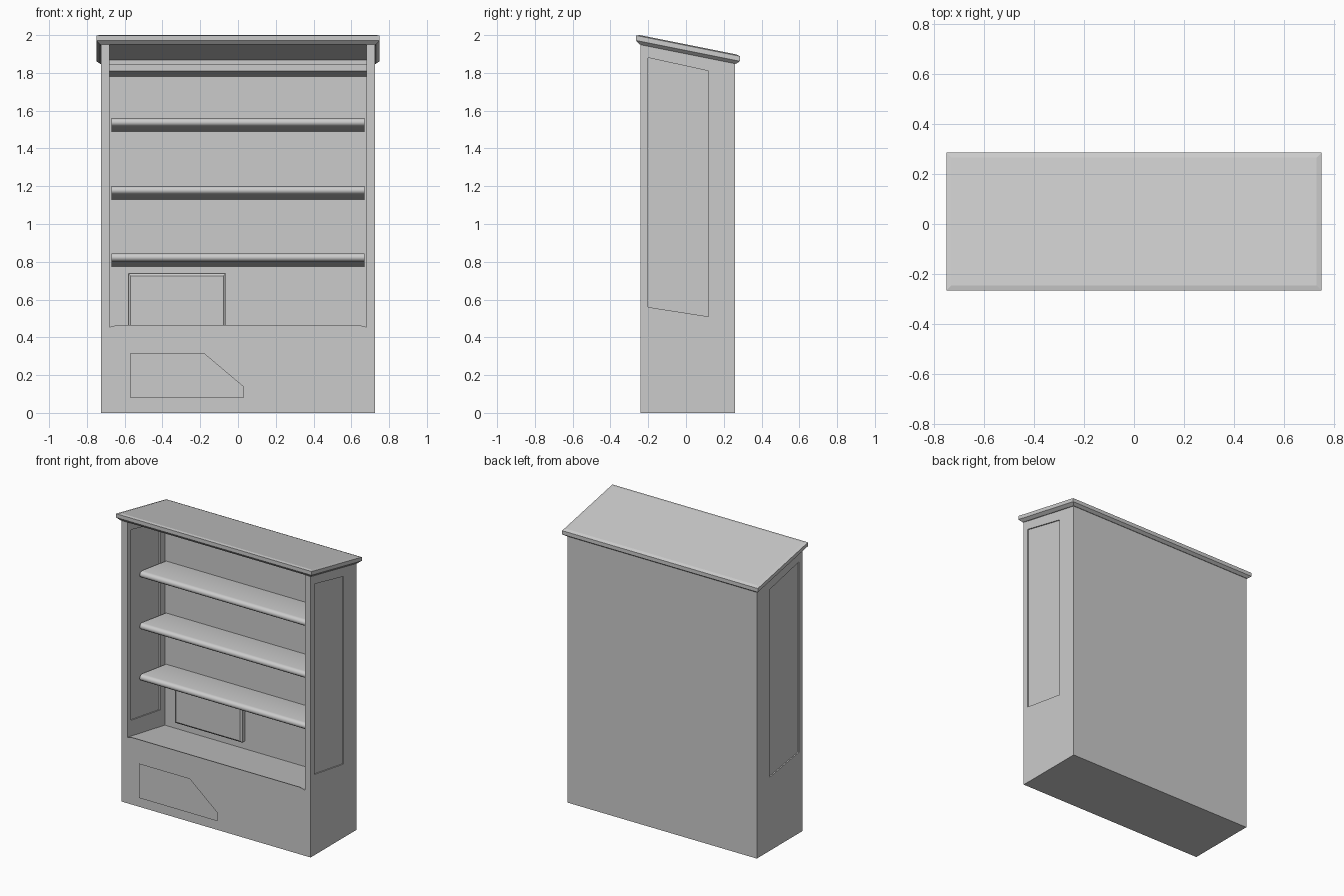
import bpy
import bmesh

cube = bpy.data.objects.get("Cube")
if cube:
    bpy.data.objects.remove(cube, do_unlink=True)

grey = bpy.data.materials.new("plain_grey")
grey.use_nodes = True
colour = (0.6, 0.6, 0.6, 1)
grey.diffuse_color = colour
grey.node_tree.nodes["Principled BSDF"].inputs["Base Color"].default_value = colour


def finish(name, bm):
    mesh = bpy.data.meshes.new(name)
    bm.to_mesh(mesh)
    bm.free()
    mesh.materials.append(grey)
    obj = bpy.data.objects.new(name, mesh)
    bpy.context.collection.objects.link(obj)
    return obj


def loft(name, loops):
    """Closed solid through loops that share one vertex count."""
    bm = bmesh.new()
    rings = [[bm.verts.new(p) for p in loop] for loop in loops]
    n = len(rings[0])
    for a, b in zip(rings, rings[1:]):
        for i in range(n):
            j = (i + 1) % n
            bm.faces.new((a[i], a[j], b[j], b[i]))
    bm.faces.new(rings[0][::-1])
    bm.faces.new(rings[-1])
    bmesh.ops.recalc_face_normals(bm, faces=bm.faces)
    return finish(name, bm)


def at_x(x, profile):
    return [(x, y, z) for y, z in profile]


def prism(name, half_width, profile):
    return loft(name, [at_x(-half_width, profile), at_x(half_width, profile)])


def raised_panel(name, outline, y, bevel, depth):
    """Front plate with a sloped rim; outline runs anticlockwise in x, z."""
    bm = bmesh.new()
    face = bm.faces.new([bm.verts.new((x, y, z)) for x, z in outline])
    face.normal_update()
    bmesh.ops.inset_region(bm, faces=[face], thickness=bevel, depth=depth,
                           use_even_offset=True)
    return finish(name, bm)


# Side walls with a shallow recess on both faces
wall = [(-0.24, 0), (0.26, 0), (0.26, 1.85), (-0.24, 1.95)]
recess = [(-0.2, 0.56), (0.12, 0.51), (0.12, 1.81), (-0.2, 1.88)]
for side, s in (("left", 1), ("right", -1)):
    inner, outer, dent = 0.68, 0.725, 0.008
    loft(side + "_wall", [
        at_x(s * (inner + dent), recess), at_x(s * inner, recess),
        at_x(s * inner, wall), at_x(s * outer, wall),
        at_x(s * outer, recess), at_x(s * (outer - dent), recess)])

# Back wall
prism("back_wall", 0.68, [(0.17, 0), (0.26, 0), (0.26, 1.85), (0.17, 1.868)])


# Base block with a sloping floor and a slight front lip
def base_profile(lip):
    return [(-0.24, 0), (0.17, 0), (0.17, 0.385), (-0.21, 0.452), (-0.24, lip)]


loft("base", [at_x(x, base_profile(lip)) for x, lip in
              ((-0.68, 0.455), (-0.64, 0.465), (0.64, 0.465), (0.68, 0.455))])

# Shelves with a rounded front edge, tilted back
shelf = [(0.17, -0.035), (0.17, -0.07), (-0.09, -0.045), (-0.108, -0.041),
         (-0.118, -0.032), (-0.12, -0.02), (-0.116, -0.01), (-0.108, -0.003), (-0.095, 0)]
for i, top in enumerate((0.845, 1.2, 1.56)):
    obj = prism("shelf_%d" % (i + 1), 0.67, [(y, top + z) for y, z in shelf])
    bpy.ops.object.select_all(action="DESELECT")
    obj.select_set(True)
    bpy.context.view_layer.objects.active = obj
    bpy.ops.object.shade_smooth_by_angle(angle=0.7)

# Top rail under the roof
prism("top_rail", 0.68, [(0.02, 1.81), (0.17, 1.78), (0.17, 1.845), (0.02, 1.845)])


# Sloping roof with chamfered edges
def roof_loop(inset, drop):
    x, y = 0.75 - inset, 0.275 - inset
    corners = ((-x, 0.01 - y), (x, 0.01 - y), (x, 0.01 + y), (-x, 0.01 + y))
    return [(px, py, 2.004 - 0.2 * (py + 0.265) - drop) for px, py in corners]


loft("roof", [roof_loop(0.02, 0.05), roof_loop(0, 0.032),
              roof_loop(0, 0.006), roof_loop(0.02, 0)])


# Box on the back wall
def box_loop(y, inset):
    x0, x1, z0, z1 = -0.58 + inset, -0.065 - inset, 0.44 + inset, 0.737 - inset
    return [(x0, y, z0), (x1, y, z0), (x1, y, z1), (x0, y, z1)]


loft("wall_box", [box_loop(0.175, 0), box_loop(0.14, 0), box_loop(0.13, 0.012)])

# Raised plates on the lower front
raised_panel("lower_front_panel",
             [(-0.68, 0.025), (0.675, 0.025), (0.675, 0.14), (0.14, 0.14),
              (-0.14, 0.378), (-0.68, 0.378)], -0.24, 0.02, 0.03)
raised_panel("upper_front_panel",
             [(0.19, 0.18), (0.675, 0.18), (0.675, 0.378), (-0.05, 0.378)],
             -0.24, 0.02, 0.03)
raised_panel("small_front_panel",
             [(-0.57, 0.078), (0.03, 0.078), (0.03, 0.14), (-0.18, 0.317),
              (-0.57, 0.317)], -0.27, 0.012, 0.014)
